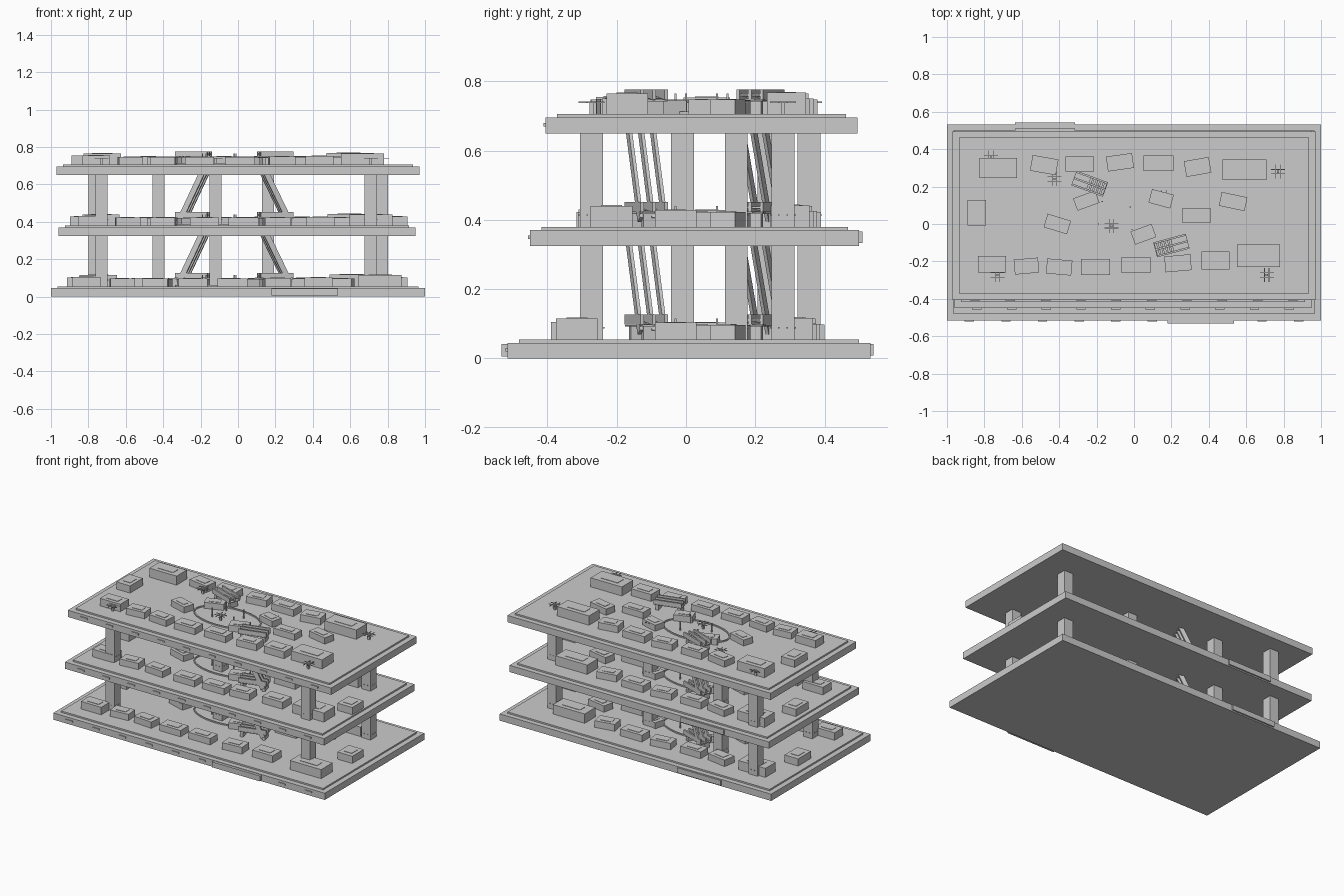
import bpy, bmesh, math
from mathutils import Matrix, Vector

if "Cube" in bpy.data.objects:
    bpy.data.objects.remove(bpy.data.objects["Cube"])


def mesh_object(name, bm):
    me = bpy.data.meshes.new(name)
    bm.to_mesh(me)
    bm.free()
    ob = bpy.data.objects.new(name, me)
    bpy.context.collection.objects.link(ob)
    return ob


def add_box(bm, c, s, rot=0.0, mat=None):
    m = Matrix.Translation(c) @ (mat or Matrix.Rotation(math.radians(rot), 4, 'Z'))
    bmesh.ops.create_cube(bm, size=1, matrix=m @ Matrix.Diagonal((*s, 1)))


def span(bm, x0, x1, y0, y1, z0, z1):
    add_box(bm, ((x0 + x1) / 2, (y0 + y1) / 2, (z0 + z1) / 2), (x1 - x0, y1 - y0, z1 - z0))


def beam(bm, a, b, w, h):
    a, b = Vector(a), Vector(b)
    q = (b - a).to_track_quat('X', 'Z').to_matrix().to_4x4()
    add_box(bm, (a + b) / 2, ((b - a).length, w, h), mat=q)


# slab bottom, x0, x1, y0, y1
floors = [
    (0.0, -1.0, 1.0, -0.515, 0.532),
    (0.325, -0.96, 0.95, -0.45, 0.50),
    (0.65, -0.97, 0.97, -0.405, 0.495),
]

# shop units: x, y, width, depth, angle, height
back_row = [(-.725, .30, .20, .107, 0, .06), (-.48, .315, .14, .085, -10, .043),
            (-.29, .32, .15, .08, 0, .045), (-.075, .33, .14, .08, 8, .043),
            (.13, .325, .16, .085, 0, .045), (.34, .305, .135, .085, 10, .045),
            (.59, .29, .235, .112, 0, .062)]
middle = [(-.84, .06, .10, .135, 0, .048), (-.41, 0, .13, .075, -17, .04),
          (-.255, .125, .125, .07, 20, .04), (.145, .135, .12, .075, -15, .04),
          (.05, -.055, .12, .075, 20, .04), (.335, .045, .155, .075, 0, .042),
          (.53, .12, .14, .075, -12, .042)]
front_size = [(.15, .09, 0, .05), (.13, .08, 5, .042), (.135, .08, -5, .042),
              (.155, .085, 0, .042), (.16, .08, 0, .042), (.14, .085, 5, .044),
              (.15, .095, 0, .046), (.23, .12, 0, .06)]
front_pos = [
    [(-.81, -.345), (-.62, -.33), (-.44, -.33), (-.24, -.33), (-.03, -.325), (.21, -.325), (.43, -.31), (.76, -.315)],
    [(-.78, -.265), (-.59, -.27), (-.40, -.27), (-.18, -.27), (.03, -.265), (.21, -.245), (.44, -.22), (.71, -.215)],
    [(-.76, -.215), (-.575, -.225), (-.40, -.23), (-.205, -.23), (.01, -.22), (.235, -.21), (.435, -.195), (.665, -.17)],
]
columns = [(-.765, .355), (-.425, .24), (-.12, -.01), (.16, .145),
           (.77, .28), (-.73, -.273), (.71, -.273)]
escalators = [(-.237, .215, -20, 1), (.20, -.115, 15, -1)]

for i, (z, x0, x1, y0, y1) in enumerate(floors):
    n = f"_level_{i + 1}"
    top = z + .055

    # slab with raised floor finish and low edge kerb
    bm = bmesh.new()
    span(bm, x0, x1, y0, y1, z, z + .045)
    span(bm, x0 + .035, x1 - .035, y0 + .033, y1 - .033, z + .045, top)
    mesh_object("floor_slab" + n, bm)

    # edge lights along the front
    bm = bmesh.new()
    for k in range(10):
        cx = x0 + .12 + k * (x1 - x0 - .24) / 9
        add_box(bm, (cx, y0 - .002, z + .025), (.05, .008, .01))
    mesh_object("edge_lights" + n, bm)

    # entrance thresholds
    bm = bmesh.new()
    if i == 0:
        span(bm, .18, .535, y0 - .018, y0 + .01, .006, .042)
    if i < 2:
        span(bm, -.635, -.315, y1 - .01, y1 + .01, z + .008, z + .042)
        mesh_object("entrance_threshold" + n, bm)
    else:
        bm.free()

    # shop units with thin roof panels
    sx, dy = (1.03, .02) if i == 0 else (1.01, .01) if i == 1 else (1, 0)
    shops = [(x * sx, y + dy, *r) for x, y, *r in back_row]
    shops += [(x * (sx if abs(x) > .3 else 1), y, *r) for x, y, *r in middle]
    shops += [(*p, *s) for p, s in zip(front_pos[i], front_size)]
    if i < 2:
        shops.append((.85, -.03, .11, .12, 0, .048))
    bm = bmesh.new()
    for x, y, w, d, a, h in shops:
        add_box(bm, (x, y, top + h / 2), (w, d, h), a)
        add_box(bm, (x, y, top + h + .001), (w * .55, d * .5, .003), a)
    mesh_object("shop_units" + n, bm)

    # oval atrium ring
    bm = bmesh.new()
    seg, rings = 48, []
    for k in range(seg):
        t = 2 * math.pi * k / seg
        c, s = math.cos(t), math.sin(t)
        rings.append([bm.verts.new((-.105 + r * c, .04 + q * s, zz)) for r, q, zz in
                      ((.232, .13, top - .002), (.232, .13, top + .008),
                       (.224, .122, top + .008), (.224, .122, top - .002))])
    for k in range(seg):
        a, b = rings[k], rings[(k + 1) % seg]
        for j in range(4):
            bm.faces.new((a[j], b[j], b[(j + 1) % 4], a[(j + 1) % 4]))
    bmesh.ops.recalc_face_normals(bm, faces=bm.faces)
    mesh_object("atrium_ring" + n, bm)

    # thin crossed direction arms beside each column
    bm = bmesh.new()
    for x, y in columns:
        add_box(bm, (x, y, top + .018), (.012, .012, .036))
        for o in (-.012, .012):
            add_box(bm, (x + o, y, top + .034), (.004, .075, .004))
            add_box(bm, (x, y + o, top + .034), (.075, .004, .004))
    mesh_object("crossed_arms" + n, bm)

    # columns up to the next level
    if i < 2:
        bm = bmesh.new()
        for x, y in columns:
            span(bm, x - .033, x + .033, y - .033, y + .033, top - .01, floors[i + 1][0] + .01)
        mesh_object("columns" + n, bm)

    # escalator landings: side plates with stepped treads
    bm, ramp = bmesh.new(), bmesh.new()
    for x, y, a, sgn in escalators:
        d = Vector((math.cos(math.radians(a)), math.sin(math.radians(a)), 0)) * sgn
        p = Vector((-d.y, d.x, 0))
        c = Vector((x, y, top))
        for o in (-.036, 0, .036):
            add_box(bm, c + p * o + Vector((0, 0, .057)), (.18, .01, .028), a)
        for o in (-.018, .018):
            for k in range(9):
                q = c + p * o + d * (-.08 + .02 * k)
                add_box(bm, q + Vector((0, 0, .04 + .002 * k)), (.014, .028, .006), a)
        add_box(bm, c + Vector((0, 0, .039)), (.18, .078, .004), a)
        for e in (-.07, .07):
            add_box(bm, c + d * e + Vector((0, 0, .02)), (.02, .06, .04), a)
        # inclined beams to the level above
        if i < 2:
            for o in (-.036, 0, .036):
                beam(ramp, c + p * o - d * .07 + Vector((0, 0, .02)),
                     c + p * o + d * .06 + Vector((0, 0, .28)), .01, .03)
    mesh_object("escalator_landings" + n, bm)
    if i < 2:
        mesh_object("escalator_beams" + n, ramp)
    else:
        ramp.free()

    # slim posts in the atrium
    bm = bmesh.new()
    for x, y in ((-.17, .12), (-.19, .0), (-.02, .09), (-.01, -.03)):
        add_box(bm, (x, y, top + .03), (.006, .006, .06))
    mesh_object("atrium_posts" + n, bm)
